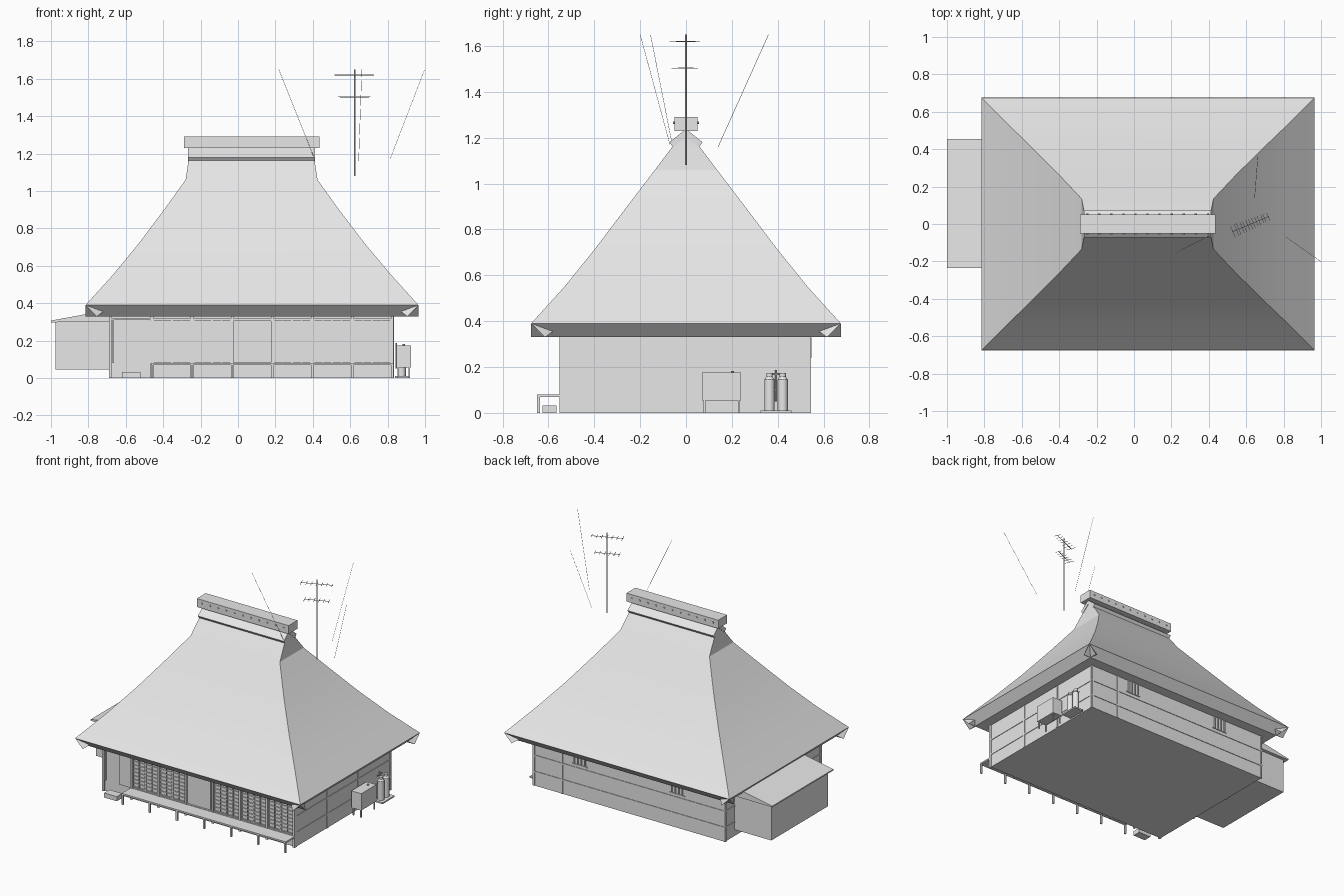
import bpy, bmesh, math
from mathutils import Vector, Matrix

if "Cube" in bpy.data.objects:
    bpy.data.objects.remove(bpy.data.objects["Cube"])

grey = bpy.data.materials.new("light_grey")
grey.diffuse_color = (0.8, 0.8, 0.8, 1)
grey.use_nodes = True
grey.node_tree.nodes["Principled BSDF"].inputs["Base Color"].default_value = grey.diffuse_color


def finish(name, bm, smooth=None):
    bmesh.ops.recalc_face_normals(bm, faces=bm.faces)
    me = bpy.data.meshes.new(name)
    bm.to_mesh(me)
    bm.free()
    me.materials.append(grey)
    ob = bpy.data.objects.new(name, me)
    bpy.context.collection.objects.link(ob)
    if smooth:
        bpy.ops.object.select_all(action='DESELECT')
        bpy.context.view_layer.objects.active = ob
        ob.select_set(True)
        bpy.ops.object.shade_smooth_by_angle(angle=math.radians(smooth))
    return ob


def add_box(bm, x0, x1, y0, y1, z0, z1):
    m = Matrix.Translation(((x0 + x1) / 2, (y0 + y1) / 2, (z0 + z1) / 2))
    m = m @ Matrix.Diagonal((x1 - x0, y1 - y0, z1 - z0, 1))
    bmesh.ops.create_cube(bm, size=1, matrix=m)


def boxes(name, items):
    bm = bmesh.new()
    for b in items:
        add_box(bm, *b)
    return finish(name, bm)


def add_rod(bm, a, b, r, n=6, r2=None):
    a, b = Vector(a), Vector(b)
    d = b - a
    m = Matrix.Translation((a + b) / 2) @ d.to_track_quat('Z', 'Y').to_matrix().to_4x4()
    bmesh.ops.create_cone(bm, cap_ends=True, segments=n, radius1=r,
                          radius2=r if r2 is None else r2, depth=d.length, matrix=m)


def loft(bm, rings):
    n = len(rings[0])
    vs = [[bm.verts.new(p) for p in r] for r in rings]
    for a, b in zip(vs, vs[1:]):
        for i in range(n):
            bm.faces.new((a[i], a[(i + 1) % n], b[(i + 1) % n], b[i]))
    bm.faces.new(vs[0])
    bm.faces.new(vs[-1])


# Thatched hip roof: (z, left x, right x, half depth), eave cut slopes inward
levels = [(.33, -.755, .905, .615), (.39, -.815, .965, .675), (.55, -.67, .82, .53),
          (.72, -.53, .677, .393), (.9, -.395, .54, .257), (1.06, -.28, .425, .135),
          (1.16, -.265, .41, .06), (1.22, -.262, .407, .008)]
bm = bmesh.new()
loft(bm, [[(l, -y, z), (r, -y, z), (r, y, z), (l, y, z)] for z, l, r, y in levels])
finish("thatched_roof", bm, 25)

# Flared flaps at the four eave corners
bm = bmesh.new()
for ax, sx in ((-.815, -1), (.965, 1)):
    for sy in (-1, 1):
        def corner(dx, dy, z):
            return bm.verts.new((ax - sx * dx, sy * (.675 - dy), z))
        for s in (0, 1):
            pts = [(0, 0, .39), (.06, 0, .33), (.095, .032, .355), (.06, .06, .33)]
            v = [corner(p[s], p[1 - s], p[2]) for p in pts]
            for f in ((0, 1, 2), (0, 1, 3), (0, 2, 3), (1, 2, 3)):
                bm.faces.new([v[i] for i in f])
finish("eave_corner_flaps", bm)

# Ridge cover: chevron slab, box cap and pegs
bm = bmesh.new()
prof = [(0, 1.238), (-.072, 1.18), (-.055, 1.157), (0, 1.205), (.055, 1.157), (.072, 1.18)]
loft(bm, [[(x, y, z) for y, z in prof] for x in (-.267, .412)])
finish("ridge_cover", bm)
boxes("ridge_box", [(-.29, .435, -.05, .05, 1.23, 1.29)])
bm = bmesh.new()
for i in range(11):
    x = -.25 + i * .0645
    add_rod(bm, (x, -.056, 1.265), (x, .056, 1.265), .006, 8)
finish("ridge_pegs", bm)

# House body
boxes("house_walls", [(-.685, .83, -.535, .54, 0, .335)])

# Front posts, rails and side panels
px = [-.46 + i * .2142 for i in range(7)]
items = [(x - .007, x + .007, -.551, -.53, 0, .33) for x in px]
items += [(-.46, .83, -.548, -.53, .305, .318), (-.46, .83, -.548, -.53, .07, .084),
          (-.69, -.676, -.548, -.53, 0, .33), (-.672, -.664, -.548, -.53, .08, .31),
          (-.69, -.46, -.545, -.53, .311, .322)]
boxes("front_frame", items)
boxes("front_side_panel", [(-.56, -.465, -.543, -.53, .078, .308)])

# Lattice doors: all bays but the third, which holds a plain door
items = []
for b in range(6):
    l, r = px[b] + .007, px[b + 1] - .007
    if b == 2:
        items.append((l + .015, r - .015, -.54, -.53, .09, .3))
        continue
    for i in range(9):
        z = .09 + i * .026
        items.append((l, r, -.541, -.534, z - .003, z + .003))
    for i in range(5):
        x = l + (r - l) * i / 4
        w = .005 if i % 2 == 0 else .002
        items.append((x - w, x + w, -.543, -.534, .084, .305))
boxes("lattice_doors", items)

# Veranda with legs, and stepping block
boxes("veranda_deck", [(-.465, .832, -.65, -.535, .07, .081)])
boxes("veranda_legs", [(x - .006, x + .006, -.649, -.637, 0, .071) for x in px])
boxes("step_block", [(-.62, -.52, -.625, -.565, 0, .033)])

# Timber strips on the side and back walls
items = []
for z in (.1, .215):
    items += [(.828, .834, -.53, .54, z - .005, z + .005),
              (-.69, .83, .538, .544, z - .005, z + .005),
              (-.69, -.684, -.53, .54, z - .005, z + .005)]
for y in (-.535, -.18, .17, .532):
    items += [(.828, .835, y - .007, y + .007, 0, .33), (-.691, -.684, y - .007, y + .007, 0, .33)]
for x in (-.683, .6, .822):
    items.append((x - .006, x + .006, .538, .545, 0, .33))
boxes("wall_timbers", items)

# Barred windows on the back wall
items = []
for c in (.46, -.31):
    items += [(c + i * .028 - .004, c + i * .028 + .004, .538, .548, .24, .328) for i in (-1.5, -.5, .5, 1.5)]
    items.append((c - .06, c + .06, .538, .546, .236, .243))
boxes("back_window_bars", items)

# Lean-to on the left side with sloping roof
boxes("lean_to_walls", [(-.975, -.68, -.21, .43, .045, .302)])
bm = bmesh.new()
prof = [(-1, .298), (-1, .307), (-.68, .366), (-.68, .3)]
loft(bm, [[(x, y, z) for x, z in prof] for y in (-.235, .455)])
finish("lean_to_roof", bm)

# Fuel tank on legs
items = [(.847, .925, .07, .24, .055, .175)]
items += [(x - .004, x + .004, y - .004, y + .004, 0, .056) for x in (.856, .916) for y in (.08, .23)]
boxes("fuel_tank", items)
bm = bmesh.new()
add_rod(bm, (.886, .203, .17), (.886, .203, .183), .006, 10)
finish("tank_filler_cap", bm, 30)

# Gas cylinders on a base plate, with a pipe between
boxes("cylinder_base", [(.84, .915, .325, .46, 0, .01)])
bm = bmesh.new()
for y in (.364, .422):
    add_rod(bm, (.875, y, .01), (.875, y, .145), .022, 16)
    add_rod(bm, (.875, y, .145), (.875, y, .158), .022, 16, .013)
    add_rod(bm, (.875, y, .158), (.875, y, .173), .014, 16)
finish("gas_cylinders", bm, 30)
bm = bmesh.new()
add_rod(bm, (.845, .393, .05), (.845, .393, .188), .004, 8)
add_rod(bm, (.845, .364, .168), (.845, .422, .168), .003, 8)
finish("gas_pipe", bm, 30)

# Aerial: mast and two comb-like aerials
bm = bmesh.new()
add_rod(bm, (.625, 0, 1.08), (.625, 0, 1.65), .004, 8)
finish("aerial_mast", bm, 30)
bm = bmesh.new()
u = Vector((math.cos(.4), math.sin(.4), 0))
w = Vector((-u.y, u.x, 0))
for z, half, n in ((1.62, .108, 7), (1.503, .085, 6)):
    c = Vector((.625, 0, z)) - u * .002
    add_rod(bm, c - u * half, c + u * half, .002)
    for i in range(n):
        p = c + u * half * (2 * i / (n - 1) - 1) * .95
        r = .034 - .002 * i
        add_rod(bm, p - w * r, p + w * r, .0016)
finish("aerial_combs", bm)

# Thin stay wires
bm = bmesh.new()
for a, b in (((.41, -.06, 1.17), (.218, -.155, 1.65)),
             ((.645, .14, 1.16), (.662, .36, 1.65)),
             ((.813, -.07, 1.17), (.998, -.2, 1.65))):
    add_rod(bm, a, b, .001, 4)
finish("stay_wires", bm)
